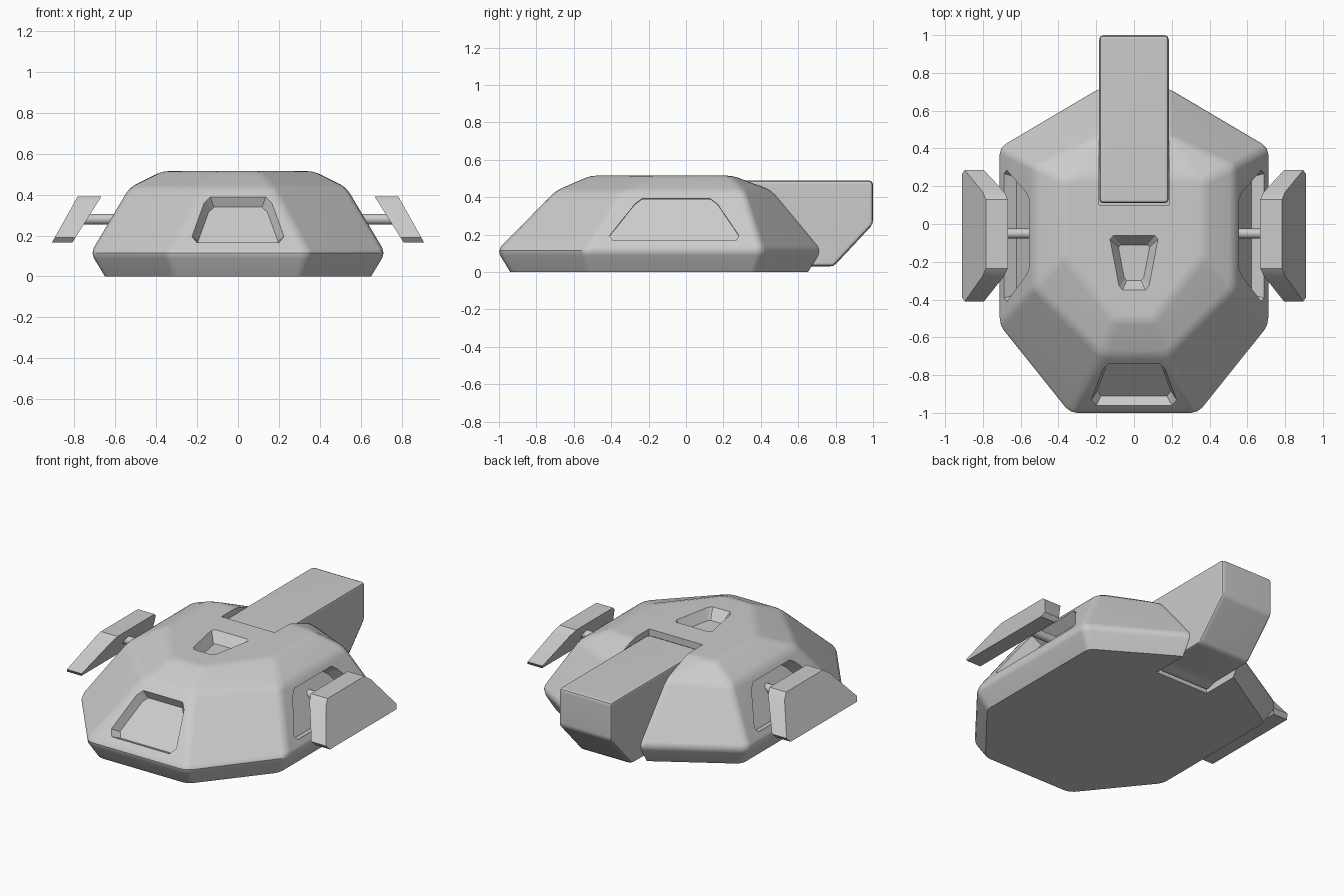
import bpy, bmesh, math
from mathutils import Vector

cube = bpy.data.objects.get("Cube")
if cube:
    bpy.data.objects.remove(cube, do_unlink=True)

GREY = (0.6, 0.6, 0.6, 1)
grey = bpy.data.materials.new("plain_grey")
grey.use_nodes = True
grey.diffuse_color = GREY
grey.node_tree.nodes["Principled BSDF"].inputs["Base Color"].default_value = GREY


def loft(name, loops, bevel=0, skip_base=False):
    """Join equal-length loops of points into a closed solid."""
    bm = bmesh.new()
    rings = [[bm.verts.new(p) for p in loop] for loop in loops]
    n = len(rings[0])
    for a, b in zip(rings, rings[1:]):
        for i in range(n):
            j = (i + 1) % n
            bm.faces.new((a[i], a[j], b[j], b[i]))
    bm.faces.new(rings[0][::-1])
    bm.faces.new(rings[-1])
    bmesh.ops.recalc_face_normals(bm, faces=bm.faces)
    if bevel:
        edges = [e for e in bm.edges if e.calc_face_angle(0) > 0.15
                 and not (skip_base and all(v.co.z < 0.01 for v in e.verts))]
        bmesh.ops.bevel(bm, geom=edges, offset=bevel, segments=2, profile=0.5,
                        affect='EDGES', clamp_overlap=True)
    mesh = bpy.data.meshes.new(name)
    bm.to_mesh(mesh)
    bm.free()
    mesh.materials.append(grey)
    ob = bpy.data.objects.new(name, mesh)
    bpy.context.collection.objects.link(ob)
    return ob


def activate(ob):
    bpy.ops.object.select_all(action='DESELECT')
    ob.select_set(True)
    bpy.context.view_layer.objects.active = ob


def smooth(ob):
    activate(ob)
    bpy.ops.object.shade_smooth_by_angle(angle=math.radians(32))
    ob.modifiers.new("even_normals", 'WEIGHTED_NORMAL').keep_sharp = True


def carve(ob, cutter):
    mod = ob.modifiers.new("cut", 'BOOLEAN')
    mod.operation = 'DIFFERENCE'
    mod.solver = 'EXACT'
    mod.object = cutter
    activate(ob)
    bpy.ops.object.modifier_apply(modifier=mod.name)
    bpy.data.objects.remove(cutter, do_unlink=True)


def recess(points, normal, depth, taper):
    """Cutter whose floor is shrunk and sunk below the outline."""
    normal = Vector(normal).normalized()
    points = [Vector(p) for p in points]
    mid = sum(points, Vector()) / len(points)
    floor = [mid + (p - mid) * taper - normal * depth for p in points]
    return loft("cutter", [[p + normal * 0.06 for p in points], points, floor])


def mirrored(half):
    return half + [(-a, b) for a, b in reversed(half)]


# Hull: stacked eight-sided rings, base to roof
levels = [
    (0.0, [(0.31, -0.94), (0.65, -0.52), (0.65, 0.375), (0.18, 0.66)]),
    (0.115, [(0.345, -1.01), (0.72, -0.54), (0.72, 0.41), (0.18, 0.73)]),
    (0.435, [(0.17, -0.695), (0.53, -0.34), (0.53, 0.31), (0.19, 0.46)]),
    (0.515, [(0.10, -0.51), (0.37, -0.17), (0.37, 0.23), (0.33, 0.25)]),
]
hull = loft("hull", [[(x, y, z) for x, y in mirrored(half)] for z, half in levels],
            bevel=0.03, skip_base=True)

# Slot for the tail
slot = [(0.10, 0.6), (1.1, 0.6), (1.1, -0.1), (0.42, -0.1), (0.42, 0.3), (0.10, 0.3)]
carve(hull, loft("cutter", [[(x, y, z) for y, z in slot] for x in (-0.185, 0.185)]))

# Front window recess
window = mirrored([(0.20, 0.165), (0.225, 0.195), (0.165, 0.36), (0.135, 0.388)])
carve(hull, recess([(x, -0.995 + (z - 0.13) * 0.985, z) for x, z in window],
                   (0, -1, 0.985), 0.05, 0.87))

# Roof hatch recess
hatch = mirrored([(0.06, -0.35), (0.08, -0.325), (0.127, -0.08), (0.11, -0.062)])
carve(hull, recess([(x, y, 0.515) for x, y in hatch], (0, 0, 1), 0.06, 0.65))

# Side recesses, wings and their rods
side = [(-0.39, 0.165), (-0.41, 0.19), (-0.275, 0.36), (-0.235, 0.39),
        (0.13, 0.39), (0.17, 0.36), (0.285, 0.19), (0.265, 0.165)]
for s, label in ((1, "left"), (-1, "right")):
    carve(hull, recess([(s * (0.705 - (z - 0.13) * 0.59), y, z) for y, z in side],
                       (s, 0, 0.59), 0.07, 0.95))
    inner = [(s * (0.81 - (z - 0.165) * 0.63), y, z) for y, z in side]
    outer = [(s * (0.91 - (z - 0.165) * 0.56), y, z) for y, z in side]
    smooth(loft(label + "_wing", [inner, outer]))
    ring = [(math.cos(k * math.tau / 16) * 0.026, math.sin(k * math.tau / 16) * 0.026)
            for k in range(16)]
    smooth(loft(label + "_wing_rod", [[(s * x, -0.05 + a, 0.28 + b) for a, b in ring]
                                      for x in (0.5, 0.77)]))
smooth(hull)

# Tail block seated in the slot
tail = [(0.11, 0.49), (1.0, 0.49), (1.0, 0.255), (0.79, 0.03),
        (0.50, 0.03), (0.43, 0.005), (0.43, 0.2), (0.11, 0.3)]
smooth(loft("tail", [[(x, y, z) for y, z in tail] for x in (-0.184, 0.184)], bevel=0.022))
